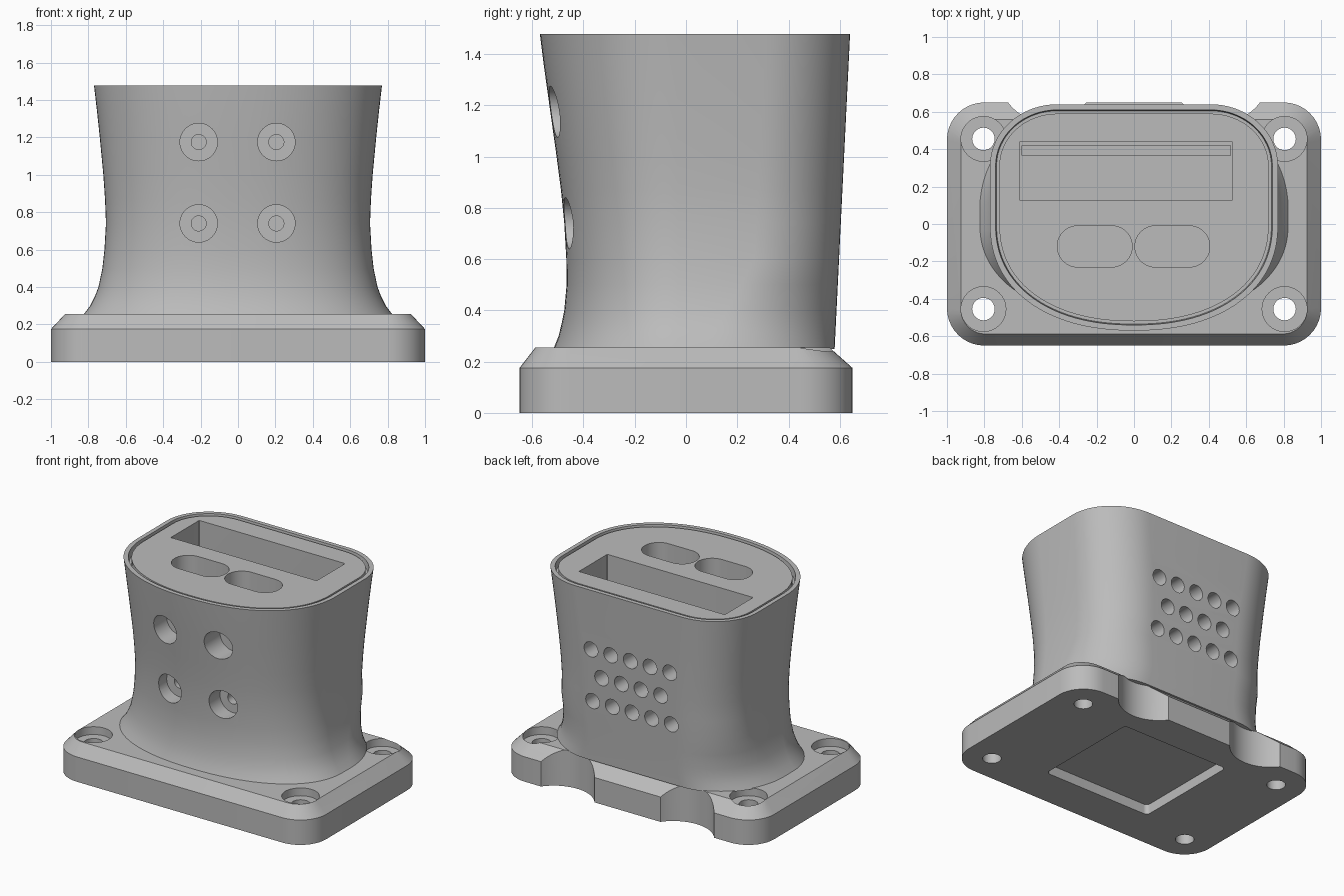
import bpy, bmesh, math
from mathutils import Matrix

cube = bpy.data.objects.get("Cube")
if cube:
    bpy.data.objects.remove(cube, do_unlink=True)

grey = bpy.data.materials.new("plain grey")
grey.use_nodes = True
GREY = (0.5, 0.5, 0.5, 1)
grey.diffuse_color = GREY
bsdf = next(n for n in grey.node_tree.nodes if n.type == 'BSDF_PRINCIPLED')
bsdf.inputs["Base Color"].default_value = GREY


def loft(name, rings):
    """Skin a closed solid through rings of equal point count."""
    bm = bmesh.new()
    loops = [[bm.verts.new(p) for p in ring] for ring in rings]
    n = len(loops[0])
    for a, b in zip(loops, loops[1:]):
        for i in range(n):
            j = (i + 1) % n
            bm.faces.new((a[i], a[j], b[j], b[i]))
    bm.faces.new(loops[0][::-1])
    bm.faces.new(loops[-1])
    bmesh.ops.recalc_face_normals(bm, faces=bm.faces)
    mesh = bpy.data.meshes.new(name)
    bm.to_mesh(mesh)
    bm.free()
    ob = bpy.data.objects.new(name, mesh)
    bpy.context.collection.objects.link(ob)
    mesh.materials.append(grey)
    return ob


def rounded(x0, x1, y0, y1, r, z, steps=10):
    """Ring shaped as a rounded rectangle."""
    pts = []
    corners = ((x1 - r, y1 - r), (x0 + r, y1 - r), (x0 + r, y0 + r), (x1 - r, y0 + r))
    for k, (cx, cy) in enumerate(corners):
        for i in range(steps + 1):
            t = (k + i / steps) * math.pi / 2
            pts.append((cx + r * math.cos(t), cy + r * math.sin(t), z))
    return pts


def block(x0, x1, y0, y1, r, z0, z1):
    return loft("cutter", [rounded(x0, x1, y0, y1, r, z) for z in (z0, z1)])


def drill(x, y, z, r, length, along_y=False, sides=40):
    """Cylinder starting at a point and running up, or towards the back."""
    rings = [[(r * math.cos(i * math.tau / sides), r * math.sin(i * math.tau / sides), h)
              for i in range(sides)] for h in (0, length)]
    ob = loft("cutter", rings)
    turn = Matrix.Rotation(-math.pi / 2, 4, 'X') if along_y else Matrix()
    ob.data.transform(Matrix.Translation((x, y, z)) @ turn)
    return ob


def carve(ob, cutters):
    bpy.context.view_layer.objects.active = ob
    for c in cutters:
        c.hide_render = True
        mod = ob.modifiers.new("cut", 'BOOLEAN')
        mod.operation, mod.solver, mod.object = 'DIFFERENCE', 'EXACT', c
        bpy.ops.object.modifier_apply(modifier=mod.name)
        bpy.data.objects.remove(c, do_unlink=True)


def finish(ob):
    bpy.ops.object.select_all(action='DESELECT')
    ob.select_set(True)
    bpy.context.view_layer.objects.active = ob
    bpy.ops.object.shade_smooth_by_angle(angle=math.radians(30))


# Mounting base with bevelled top
base = loft("mounting_base", [
    rounded(-1, 1, -0.65, 0.65, 0.2, 0),
    rounded(-1, 1, -0.65, 0.65, 0.2, 0.175),
    rounded(-0.925, 0.925, -0.588, 0.56, 0.13, 0.255)])
cuts = [block(-0.42, 0.42, -0.37, 0.41, 0.03, -0.1, 0.07)]
for sx in (-1, 1):
    cuts.append(drill(sx * 0.465, 0.805, -0.1, 0.26, 0.6, sides=64))
    for sy in (-1, 1):
        cuts.append(drill(sx * 0.805, sy * 0.455, -0.1, 0.06, 0.6))
        cuts.append(drill(sx * 0.805, sy * 0.455, 0.2, 0.12, 0.3))
carve(base, cuts)
finish(base)


# Flared body: flat back, rounded back corners, bowed front
def section(z, hx, yf, yb, d=0, steps=16):
    low = max(0, (0.6 - z) / 0.35)
    rx, ry = 0.36 + 0.09 * low - d, 0.33 + 0.17 * low - d
    hx, yf, yb = hx - d, yf + d, yb - d
    half = []
    for i in range(steps + 1):
        t = math.pi / 2 * (1 - i / steps)
        half.append((hx - rx + rx * math.cos(t), yb - ry + ry * math.sin(t)))
    for i in range(1, 2 * steps + 1):
        t = math.pi / 2 * i / (2 * steps)
        half.append((hx * max(math.cos(t), 0) ** 0.9, yf * math.sin(t) ** 0.9))
    half[-1] = (0, yf)
    left = [(-x, y) for x, y in reversed(half[:-1])]
    return [(x, y, z) for x, y in half + left]


profile = [(0.25, 0.828, -0.517), (0.3, 0.79, -0.497), (0.35, 0.765, -0.485),
           (0.4, 0.746, -0.475), (0.5, 0.725, -0.466), (0.6, 0.714, -0.467),
           (0.74, 0.706, -0.475), (0.87, 0.711, -0.488), (1.0, 0.72, -0.505),
           (1.2, 0.739, -0.533), (1.35, 0.755, -0.554), (1.478, 0.77, -0.57)]
rings = [section(z, hx, yf, 0.58 + 0.049 * (z - 0.25)) for z, hx, yf in profile]
# Groove between the rim and the top plate
for z, d in ((1.478, 0.03), (1.43, 0.035), (1.43, 0.05), (1.472, 0.05)):
    rings.append(section(z, 0.77, -0.57, 0.64, d))
body = loft("flared_body", rings)

# Connector pocket, oval slots, front screw recesses and back vents
cuts = [block(-0.61, 0.525, 0.125, 0.44, 0.002, 0.5, 1.6),
        block(-0.6, 0.515, 0.365, 0.42, 0.002, 0.4, 0.6)]
for x in (-0.21, 0.205):
    cuts.append(block(x - 0.2, x + 0.2, -0.23, -0.01, 0.109, 1.1, 1.6))
for x in (-0.21, 0.205):
    for z in (0.74, 1.175):
        cuts.append(drill(x, -0.8, z, 0.1, 0.45, True))
        cuts.append(drill(x, -0.8, z, 0.04, 0.52, True))
for z, count in ((1.05, 5), (0.865, 4), (0.68, 5)):
    for i in range(count):
        cuts.append(drill((i - (count - 1) / 2) * 0.153, 0.4, z, 0.054, 0.4, True, 24))
carve(body, cuts)
finish(body)
